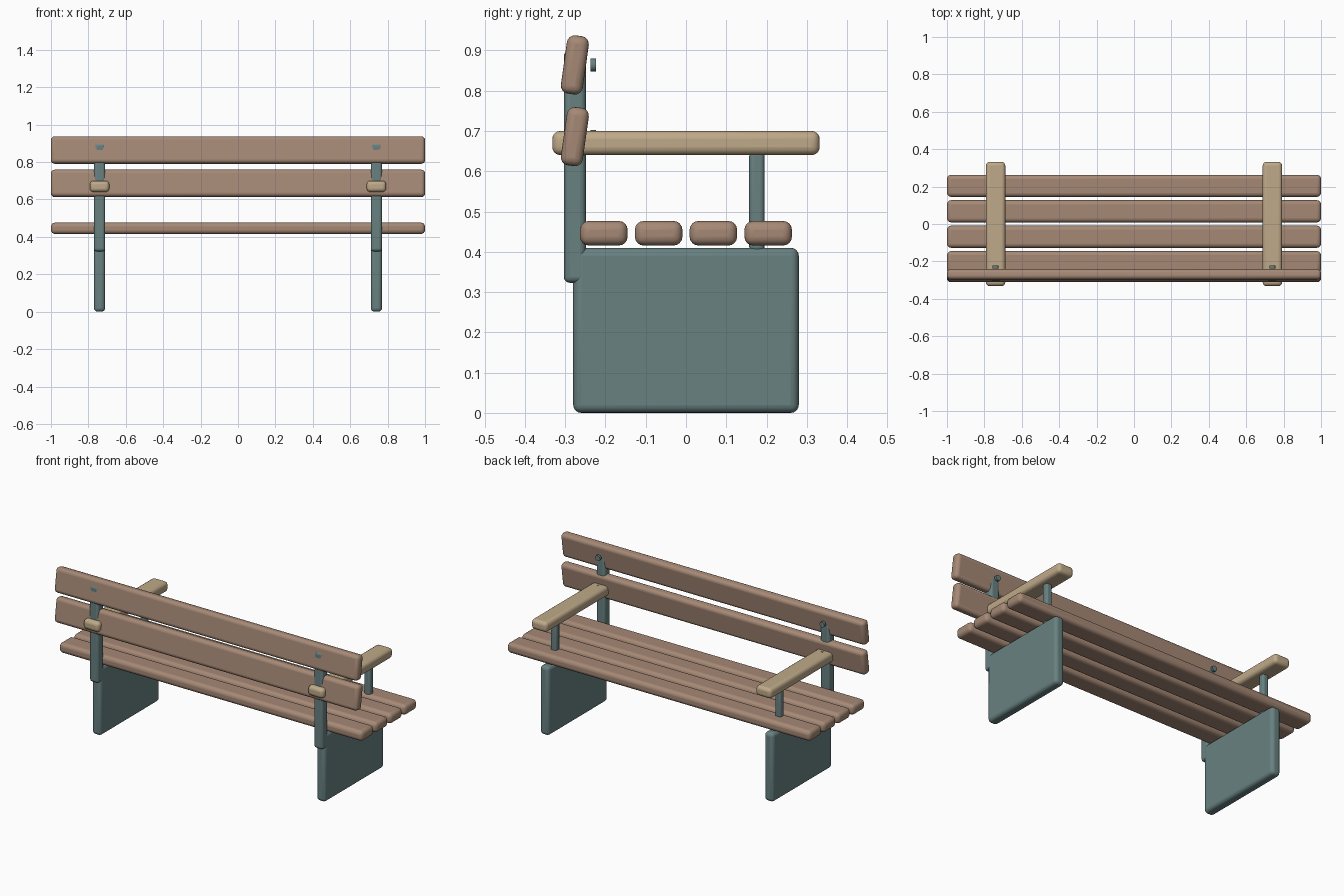
import bpy, math

if "Cube" in bpy.data.objects:
    bpy.data.objects.remove(bpy.data.objects["Cube"])


def material(name, rgb):
    m = bpy.data.materials.new(name)
    m.diffuse_color = (*rgb, 1)
    m.use_nodes = True
    m.node_tree.nodes["Principled BSDF"].inputs["Base Color"].default_value = m.diffuse_color
    return m


WOOD = material("brown_wood", (0.38, 0.25, 0.18))
PALE = material("pale_wood", (0.52, 0.40, 0.25))
METAL = material("green_grey_metal", (0.14, 0.22, 0.22))


def finish(ob, name, mat):
    ob.name = name
    ob.data.materials.append(mat)
    bpy.ops.object.shade_smooth_by_angle(angle=math.radians(35))


def rounded_box(name, size, loc, mat, bevel, tilt=0.0):
    bpy.ops.mesh.primitive_cube_add(size=1, location=loc)
    ob = bpy.context.object
    ob.scale = size
    bpy.ops.object.transform_apply(location=False, rotation=False, scale=True)
    ob.rotation_euler.x = tilt
    mod = ob.modifiers.new("bevel", 'BEVEL')
    mod.width = bevel
    mod.segments = 4
    finish(ob, name, mat)
    return ob


# seat slats
for i in range(4):
    rounded_box(f"seat_slat_{i + 1}", (2, 0.118, 0.061),
                (0, -0.204 + 0.136 * i, 0.446), WOOD, 0.022)

# tilted backrest planks
BACK_Z = (0.686, 0.864)
for i, z in enumerate(BACK_Z):
    rounded_box(f"back_plank_{i + 1}", (2, 0.055, 0.146),
                (0, -0.276, z), WOOD, 0.02, -0.14)

for side, x in (("left", -0.74), ("right", 0.74)):
    # side panel leg
    rounded_box(f"leg_panel_{side}", (0.06, 0.56, 0.41), (x, 0, 0.205), METAL, 0.02)
    # backrest post
    rounded_box(f"back_post_{side}", (0.06, 0.055, 0.577), (x, -0.276, 0.6115), METAL, 0.015)
    # armrest and its front support
    rounded_box(f"armrest_{side}", (0.104, 0.664, 0.06), (x, 0, 0.67), PALE, 0.02)
    rounded_box(f"arm_support_{side}", (0.04, 0.038, 0.25), (x, 0.176, 0.525), METAL, 0.012)
    # bolt heads in front of the back planks
    for i, z in enumerate(BACK_Z):
        bpy.ops.mesh.primitive_cylinder_add(
            vertices=20, radius=0.016, depth=0.014,
            location=(x, -0.23, z), rotation=(math.pi / 2, 0, 0))
        finish(bpy.context.object, f"bolt_{side}_{i + 1}", METAL)
